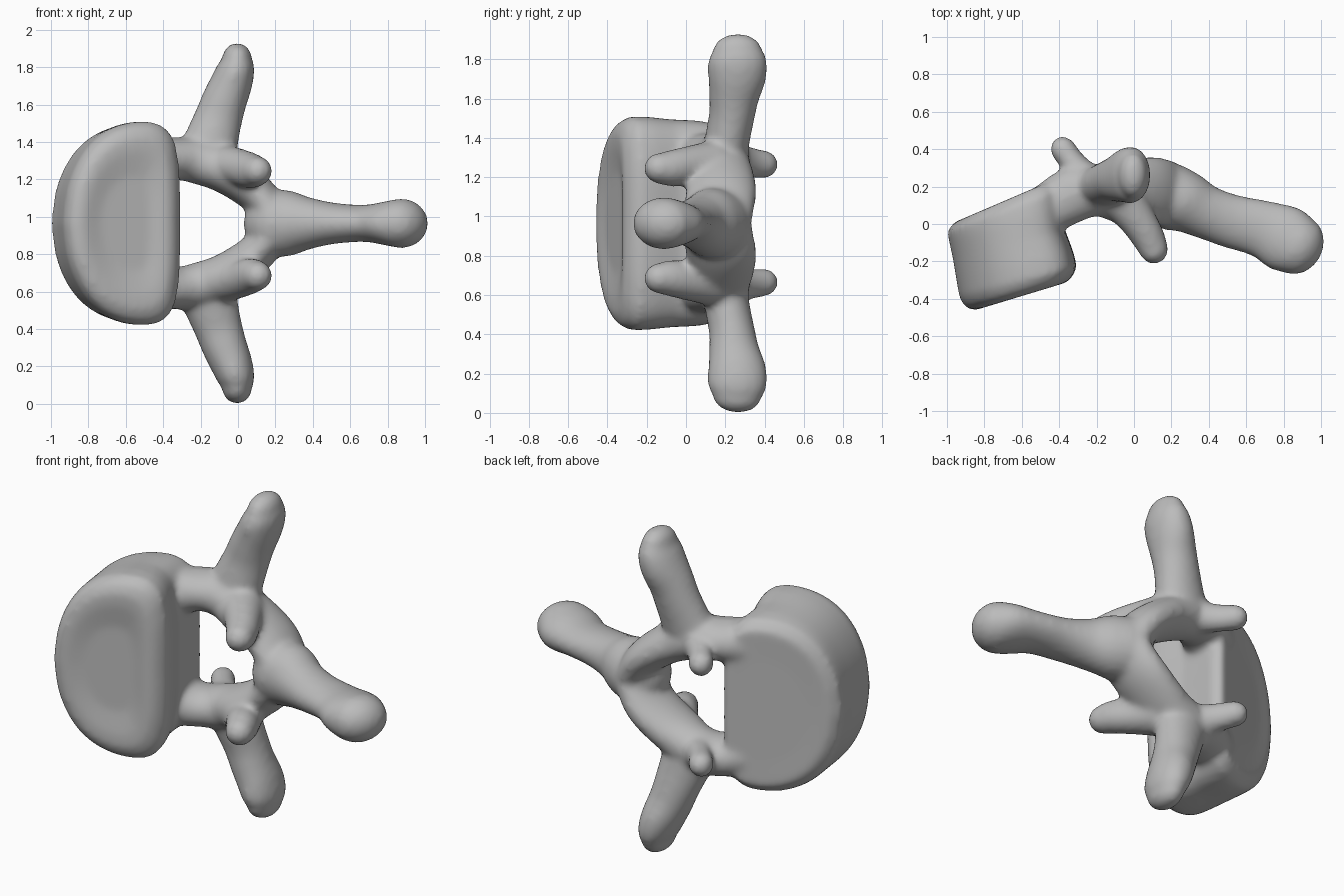
import bpy, bmesh, math
from mathutils import Vector

cube = bpy.data.objects.get("Cube")
if cube:
    bpy.data.objects.remove(cube)

MID = 0.965      # height of the mirror plane
bm = bmesh.new()


def skin(rings):
    """Closed skin through a list of equal rings of points."""
    loops = [[bm.verts.new(p) for p in ring] for ring in rings]
    n = len(loops[0])
    faces = [bm.faces.new((a[i], a[(i + 1) % n], b[(i + 1) % n], b[i]))
             for a, b in zip(loops, loops[1:]) for i in range(n)]
    faces += [bm.faces.new(loops[0]), bm.faces.new(loops[-1])]
    bmesh.ops.recalc_face_normals(bm, faces=faces)


def spline(keys, steps=6):
    """Catmull-Rom through tuples of any length."""
    k = [keys[0]] + keys + [keys[-1]]
    out = []
    for i in range(1, len(k) - 2):
        for s in range(steps):
            t = s / steps
            out.append([b + 0.5 * t * (c - a + t * (2 * a - 5 * b + 4 * c - d + t * (3 * (b - c) + d - a)))
                        for a, b, c, d in zip(*k[i - 1:i + 3])])
    return out + [list(keys[-1])]


def limb(keys, sides=20):
    """Rounded limb; keys are x, y, height above the mid plane, radius in y, radius across."""
    pts = spline(keys)
    pos = [Vector(p[:3]) for p in pts]
    stations = []
    for i, p in enumerate(pts):
        tan = (pos[min(i + 1, len(pos) - 1)] - pos[max(i - 1, 0)]).normalized()
        stations.append((pos[i], tan, p[3], p[4], 1.0))
    for end, sign in ((0, -1), (-1, 1)):
        c, tan, ry, rx, _ = stations[end]
        for deg in (25, 50, 70, 84):
            a = math.radians(deg)
            cap = (c + tan * sign * math.sin(a) * min(rx, ry), tan, ry, rx, math.cos(a))
            stations.insert(0, cap) if sign < 0 else stations.append(cap)
    rings = []
    for c, tan, ry, rx, k in stations:
        u = (Vector((0, 1, 0)) - tan * tan.y).normalized()
        w = tan.cross(u)
        rings.append([c + u * math.cos(a) * ry * k + w * math.sin(a) * rx * k
                      for a in (math.tau * j / sides for j in range(sides))])
    for m in (1, -1):
        skin([[Vector((p.x, p.y, MID + m * p.z)) for p in ring] for ring in rings])


# Body: D outline (left to right, half height) lofted front to back
half = spline([(0, 0), (.03, .3), (.1, .55), (.22, .77), (.38, .92), (.58, 1),
               (.8, .99), (.93, .86), (.985, .6), (1, .3), (1, 0)], 3)
outline = half + [[s, -h] for s, h in half[-2:0:-1]]


def body_ring(left, right, height, inset=1.0):
    l, r = Vector(left), Vector(right)
    ring = []
    for s, h in outline:
        p = l.lerp(r, 0.55 + (s - 0.55) * inset)
        ring.append(Vector((p.x, p.y, MID + h * height * inset)))
    return ring


skin([body_ring((-.88, -.455), (-.35, -.285), .5, .5),
      body_ring((-.89, -.475), (-.34, -.305), .51, .75),
      body_ring((-.90, -.475), (-.33, -.305), .52, .87),
      body_ring((-.92, -.445), (-.32, -.28), .53, .96),
      body_ring((-.935, -.39), (-.305, -.23), .54),
      body_ring((-.95, -.30), (-.325, -.15), .538),
      body_ring((-.97, -.18), (-.37, -.03), .525),
      body_ring((-.99, -.09), (-.38, .1), .52),
      body_ring((-1.0, -.04), (-.385, .19), .51),
      body_ring((-.985, .0), (-.40, .25), .50, .92),
      body_ring((-.97, .0), (-.41, .245), .50, .6)])

# Pedicle and lamina: the arch around the canal
limb([(-.50, .05, .32, .13, .14), (-.34, .15, .345, .15, .115), (-.2, .18, .33, .14, .125),
      (-.06, .17, .27, .17, .115), (.09, .18, .165, .18, .105), (.17, .165, .07, .18, .10),
      (.2, .15, .0, .18, .10)])
# Transverse process
limb([(-.17, .2, .36, .115, .16), (-.14, .215, .45, .115, .145), (-.105, .235, .56, .118, .13),
      (-.075, .245, .65, .13, .122), (-.035, .26, .75, .15, .113), (-.01, .262, .83, .15, .1),
      (-.005, .26, .885, .125, .08)])
# Spinous process
limb([(.21, .14, .0, .18, .18), (.28, .115, .0, .165, .175), (.38, .065, .0, .145, .14),
      (.52, .015, .0, .145, .11), (.68, -.025, .0, .155, .1),
      (.80, -.075, .0, .18, .12), (.875, -.115, .0, .165, .135)])
# Front articular process
limb([(-.06, .13, .31, .12, .11), (.02, .02, .295, .1, .10),
      (.075, -.07, .28, .09, .095), (.105, -.135, .28, .08, .08)])
# Back articular process
limb([(-.24, .22, .33, .1, .1), (-.32, .32, .31, .07, .08), (-.38, .40, .3, .07, .072)])

mesh = bpy.data.meshes.new("vertebra")
bm.to_mesh(mesh)
bm.free()
bone = bpy.data.objects.new("vertebra", mesh)
bpy.context.collection.objects.link(bone)

# One flat bone colour
grey = bpy.data.materials.new("bone grey")
grey.use_nodes = True
grey.diffuse_color = (.5, .5, .5, 1)
grey.node_tree.nodes["Principled BSDF"].inputs["Base Color"].default_value = (.5, .5, .5, 1)
mesh.materials.append(grey)

# Fuse the parts and soften the joins
fuse = bone.modifiers.new("fuse", "REMESH")
fuse.mode = "VOXEL"
fuse.voxel_size = 0.016
fuse.use_smooth_shade = True
soft = bone.modifiers.new("soften", "SMOOTH")
soft.factor = 0.5
soft.iterations = 14
